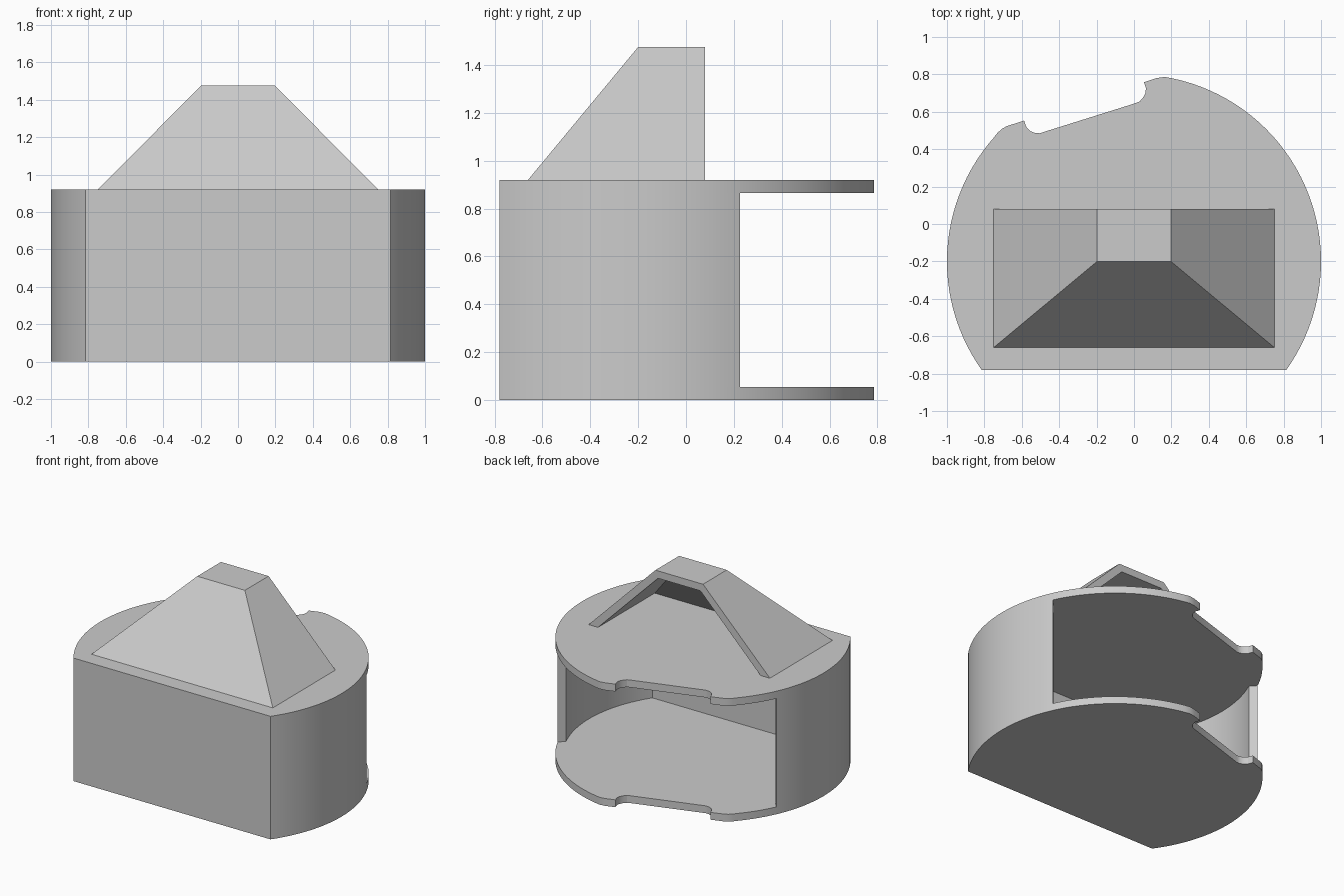
import bpy, bmesh, math
from mathutils import Vector

cube = bpy.data.objects.get("Cube")
if cube:
    bpy.data.objects.remove(cube, do_unlink=True)

CY, R, T = -0.2, 1.0, 0.055      # drum centre, radius and sheet thickness
FRONT, TOP = -0.78, 0.92         # flat front and deck height

grey = bpy.data.materials.new("plain grey")
grey.use_nodes = True
colour = (0.6, 0.6, 0.6, 1)
grey.diffuse_color = colour
grey.node_tree.nodes["Principled BSDF"].inputs["Base Color"].default_value = colour


def finish(name, bm):
    bmesh.ops.recalc_face_normals(bm, faces=bm.faces)
    mesh = bpy.data.meshes.new(name)
    bm.to_mesh(mesh)
    bm.free()
    obj = bpy.data.objects.new(name, mesh)
    bpy.context.collection.objects.link(obj)
    mesh.materials.append(grey)
    bpy.ops.object.select_all(action='DESELECT')
    obj.select_set(True)
    bpy.context.view_layer.objects.active = obj
    bpy.ops.object.shade_smooth_by_angle(angle=math.radians(25))
    return obj


def arc(radius, start, end, step=3):
    """Points on the drum circle, on a shared angular grid plus both ends."""
    angles = [start] + [a for a in range(-90, 271, step)
                        if start + 0.5 < a < end - 0.5] + [end]
    return [(radius * math.cos(math.radians(a)),
             CY + radius * math.sin(math.radians(a))) for a in angles]


def angle_at(radius, y):
    return math.degrees(math.asin((y - CY) / radius))


def prism(name, outline, z0, z1):
    bm = bmesh.new()
    face = bm.faces.new([bm.verts.new((x, y, z0)) for x, y in outline])
    ext = bmesh.ops.extrude_face_region(bm, geom=[face])
    moved = [v for v in ext["geom"] if isinstance(v, bmesh.types.BMVert)]
    bmesh.ops.translate(bm, verts=moved, vec=(0, 0, z1 - z0))
    return finish(name, bm)


# Floor and deck: round plates with a flat front and a notched rear edge
corner = angle_at(R, FRONT)
rear_edge = [(0.12, 0.78), (0.053, 0.758), (0.064, 0.725), (0.061, 0.70),
             (0.048, 0.675), (0.03, 0.655), (0.005, 0.645),
             (-0.505, 0.485), (-0.53, 0.487), (-0.555, 0.497),
             (-0.575, 0.517), (-0.588, 0.553), (-0.68, 0.523),
             (-0.705, 0.51), (-0.73, 0.487)]
plate = arc(R, corner, 80.5) + rear_edge + arc(R, 138.6, 180 - corner)
prism("floor_plate", plate, 0, T)
prism("deck_plate", plate, TOP - T, TOP)

# Wall: open at the rear, with ends cut at a slant
inner = R - T
right_out = arc(R, corner, angle_at(R, 0.225))
right_in = arc(inner, angle_at(inner, FRONT + T), angle_at(inner, 0.18))
half = right_out[::-1]
mirror = lambda pts: [(-x, y) for x, y in pts]
wall = half + mirror(right_out) + mirror(right_in)[::-1] + right_in
prism("wall", wall, T, TOP - T)


# Hood: sloped shell, open at the rear
def hood_shell(bm, foot_x, foot_y, top_x, top_y, top_z):
    section = [(-foot_x, foot_y, TOP), (-top_x, top_y, top_z),
               (top_x, top_y, top_z), (foot_x, foot_y, TOP)]
    front = [bm.verts.new(p) for p in section]
    back = [bm.verts.new((x, 0.08, z)) for x, y, z in section]
    for i in range(3):
        bm.faces.new((front[i], front[i + 1], back[i + 1], back[i]))
    bm.faces.new(front)
    return [back[0], front[0], front[3], back[3]], back


bm = bmesh.new()
foot_a, back_a = hood_shell(bm, 0.75, -0.66, 0.197, -0.2, 1.475)
foot_b, back_b = hood_shell(bm, 0.672, -0.59, 0.175, -0.178, 1.42)
for outer_loop, inner_loop in ((foot_a, foot_b), (back_a, back_b)):
    for i in range(3):
        bm.faces.new((outer_loop[i], outer_loop[i + 1],
                      inner_loop[i + 1], inner_loop[i]))
finish("hood", bm)
